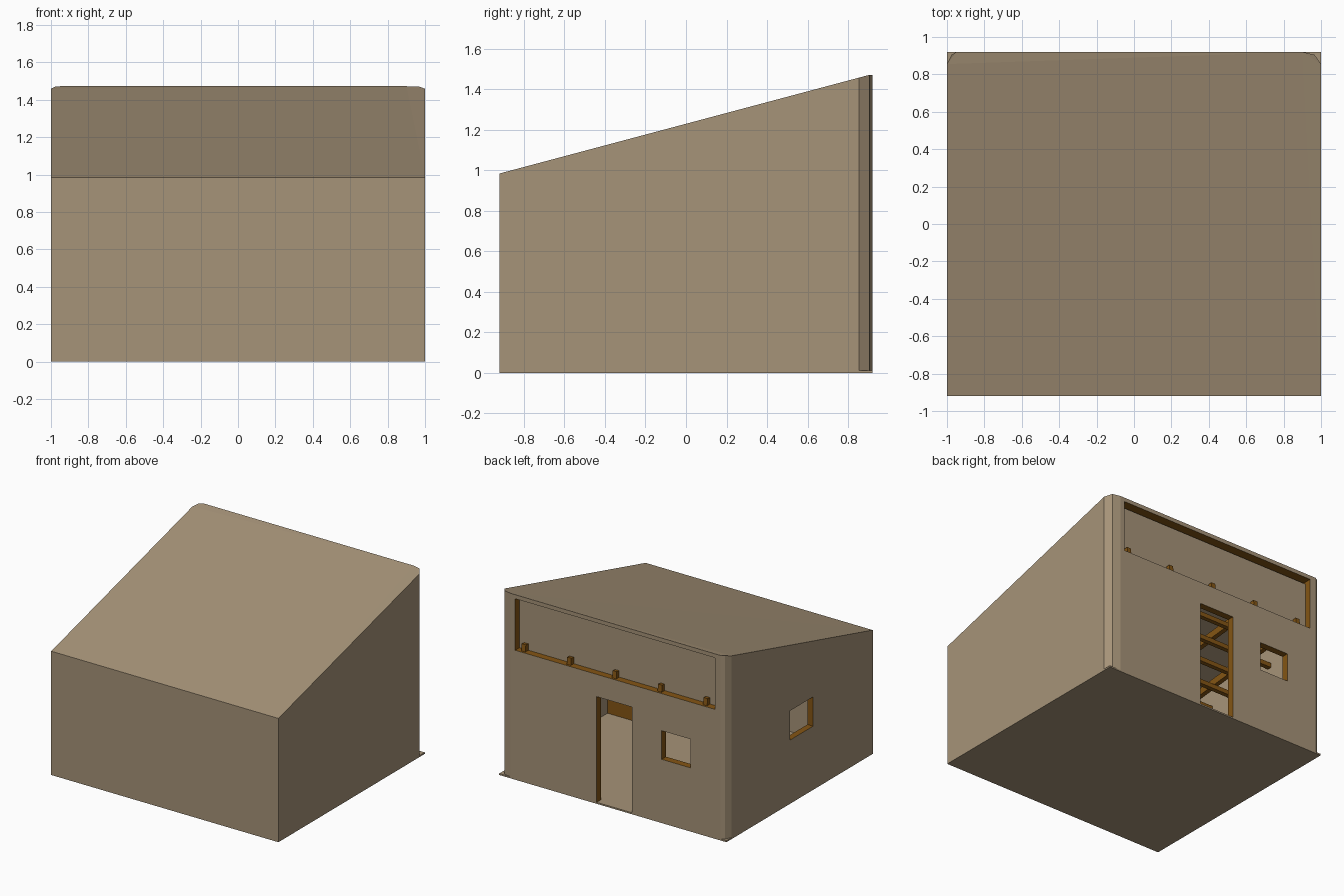
import bpy, bmesh, math
from mathutils import Vector

if "Cube" in bpy.data.objects:
    bpy.data.objects.remove(bpy.data.objects["Cube"])


def material(name, col):
    m = bpy.data.materials.new(name)
    m.diffuse_color = (*col, 1)
    m.use_nodes = True
    m.node_tree.nodes["Principled BSDF"].inputs["Base Color"].default_value = m.diffuse_color
    return m


CLAY = material("clay_tan", (0.381, 0.292, 0.188))
WOOD = material("wood_brown", (0.231, 0.091, 0.007))


def make(name, bm, index=0):
    bmesh.ops.recalc_face_normals(bm, faces=bm.faces)
    me = bpy.data.meshes.new(name)
    for f in bm.faces:
        f.material_index = index
    bm.to_mesh(me)
    bm.free()
    me.materials.append(CLAY)
    me.materials.append(WOOD)
    ob = bpy.data.objects.new(name, me)
    bpy.context.collection.objects.link(ob)
    return ob


def prism(name, outline, z0, top, index=0):
    """Vertical prism over an xy outline; top(y) gives the roof height."""
    bm = bmesh.new()
    lo = [bm.verts.new((x, y, z0)) for x, y in outline]
    hi = [bm.verts.new((x, y, top(y))) for x, y in outline]
    n = len(outline)
    bm.faces.new(lo)
    # split the top in triangles so the small bend near the back stays clean
    bmesh.ops.triangulate(bm, faces=[bm.faces.new(hi)])
    for i in range(n):
        j = (i + 1) % n
        bm.faces.new((lo[i], lo[j], hi[j], hi[i]))
    return make(name, bm, index)


def box(name, x, y, z, index=0):
    outline = [(x[0], y[0]), (x[1], y[0]), (x[1], y[1]), (x[0], y[1])]
    return prism(name, outline, z[0], lambda _: z[1], index)


def cut(target, cutter):
    cutter.hide_render = True
    cutter.hide_viewport = True
    m = target.modifiers.new(cutter.name, 'BOOLEAN')
    m.operation = 'DIFFERENCE'
    m.solver = 'EXACT'
    m.object = cutter


def roof(y):
    return min(0.985 + 0.2667 * (y + 0.92), 1.472)


# house shell: sloped roof, softened back corners
shell = prism("house_shell", [
    (-1, -0.92), (1, -0.92), (1, 0.855), (0.965, 0.905), (0.90, 0.92),
    (-0.95, 0.92), (-0.975, 0.905), (-1, 0.855)], 0.005, roof)
box("floor_slab", (-1, 1), (-0.92, 0.92), (0, 0.012))

# hollow room
room = prism("room_cutter", [(-0.95, -0.87), (0.95, -0.87), (0.95, 0.865), (-0.95, 0.865)],
             -0.1, lambda y: roof(y) - 0.045)
cut(shell, room)

# openings, lined with wood on their reveals
for name, x, y, z in [
    ("door_cutter", (-0.167, 0.142), (0.8, 1.0), (-0.1, 0.853)),
    ("back_window_cutter", (-0.684, -0.43), (0.8, 1.0), (0.507, 0.735)),
    ("side_window_cutter", (-1.1, -0.9), (-0.17, 0.12), (0.507, 0.74)),
    ("upper_recess_cutter", (-0.90, 0.86), (0.8, 1.0), (1.03, 1.44)),
]:
    cut(shell, box(name, x, y, z, 1))

# closed panel behind the upper recess
box("recess_panel", (-0.92, 0.88), (0.845, 0.865), (1.0, 1.425))

# roof beams, sloping to the front; their back ends show in the recess
A, B = Vector((0, -0.87, 0.87)), Vector((0, 0.90, 1.057))
pitch = math.atan2(B.z - A.z, B.y - A.y)
for i in range(5):
    b = box(f"roof_beam_{i+1}", (-0.018, 0.018),
            (-(B - A).length / 2, (B - A).length / 2), (-0.028, 0.028), 1)
    b.location = (A + B) / 2 + Vector((-0.8 + 0.4 * i, 0, 0))
    b.rotation_euler.x = pitch

# cross battens below the beams
for i in range(7):
    y = 0.62 - 0.22 * i
    z = A.z + (y - A.y) * math.tan(pitch) - 0.045
    box(f"cross_batten_{i+1}", (-0.95, 0.95), (y - 0.018, y + 0.018), (z - 0.018, z + 0.018), 1)

# low wooden bench inside the front corner
box("bench", (0.45, 0.95), (-0.87, -0.37), (0.01, 0.25), 1)
